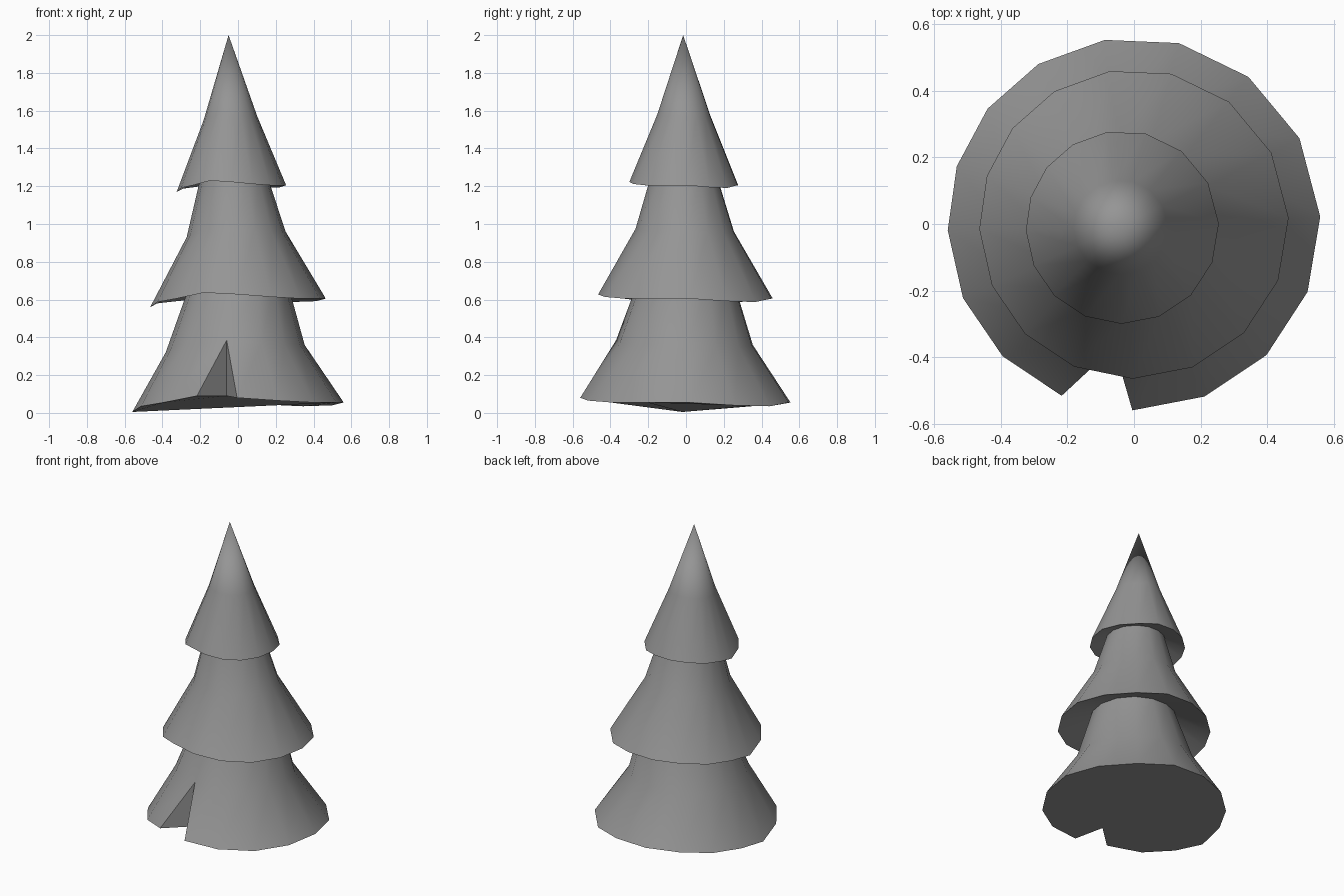
import bpy
import bmesh
from math import sin, cos, radians
from mathutils import Vector

cube = bpy.data.objects.get("Cube")
if cube:
    bpy.data.objects.remove(cube, do_unlink=True)

SIDES = 16
# Uneven sag of each tier's lower edge, counter-clockwise from the left side
SAG = [0, -.015, -.02, 0, 0, -.005, -.02, -.03,
       -.05, -.02, 0, .035, .025, .01, 0, 0]
NOTCH = (11, 12)  # the two edge points either side of the split

grey = bpy.data.materials.new("foliage_grey")
grey.use_nodes = True
color = (0.3, 0.3, 0.3, 1)
grey.diffuse_color = color
grey.node_tree.nodes["Principled BSDF"].inputs["Base Color"].default_value = color


def ring(bm, radius, z, cx=0, cy=0, sag=0):
    """Slightly irregular circle of vertices."""
    verts = []
    for i in range(SIDES):
        a = 2 + i * 360 / SIDES
        s = sin(radians(a))
        a = radians(a + 7 * max(0, s) + 2.5 * min(0, s))
        verts.append(bm.verts.new((cx + radius * cos(a), cy + radius * sin(a),
                                   z + sag * SAG[i])))
    return verts


def bridge(bm, low, high, skip=None):
    for i in range(SIDES):
        if i != skip:
            j = (i + 1) % SIDES
            bm.faces.new((low[i], low[j], high[j], high[i]))


def finish(bm, name):
    bmesh.ops.remove_doubles(bm, verts=bm.verts, dist=1e-4)
    bmesh.ops.recalc_face_normals(bm, faces=bm.faces)
    mesh = bpy.data.meshes.new(name)
    bm.to_mesh(mesh)
    bm.free()
    mesh.materials.append(grey)
    obj = bpy.data.objects.new(name, mesh)
    bpy.context.collection.objects.link(obj)
    bpy.ops.object.select_all(action="DESELECT")
    obj.select_set(True)
    bpy.context.view_layer.objects.active = obj
    bpy.ops.object.shade_smooth_by_angle(angle=radians(40))


# Lower tier: closed underneath, with a split at the front
bm = bmesh.new()
rim = ring(bm, .56, .055, sag=1)
waist = ring(bm, .368, .36, -.015, -.01, sag=.8)
neck = ring(bm, .26, .68, .005)
left, right = NOTCH
fold = Vector((-.06, -.37, .385))
for i in NOTCH:
    waist[i].co = fold
inner = bm.verts.new((fold.x, fold.y, .09))
bridge(bm, rim, waist, skip=left)
bridge(bm, waist, neck)
for i in NOTCH:
    bm.faces.new((rim[i], waist[i], inner))
bm.faces.new(rim[:right] + [inner] + rim[right:])
finish(bm, "lower_tier")

# Middle tier: flared skirt with a hollow underside
bm = bmesh.new()
under = ring(bm, .262, .675, .005)
rim = ring(bm, .465, .605, sag=.9)
waist = ring(bm, .262, .96, -.01, -.005, sag=.6)
neck = ring(bm, .18, 1.24, -.02, -.01)
for low, high in ((under, rim), (rim, waist), (waist, neck)):
    bridge(bm, low, high)
finish(bm, "middle_tier")

# Top tier: pointed cone
bm = bmesh.new()
under = ring(bm, .182, 1.235, -.02, -.01)
rim = ring(bm, .29, 1.205, -.035, -.01, sag=.7)
waist = ring(bm, .142, 1.57, -.04, -.01, sag=.4)
tip = bm.verts.new((-.05, -.015, 2))
bridge(bm, under, rim)
bridge(bm, rim, waist)
for i in range(SIDES):
    bm.faces.new((waist[i], waist[(i + 1) % SIDES], tip))
finish(bm, "top_tier")
